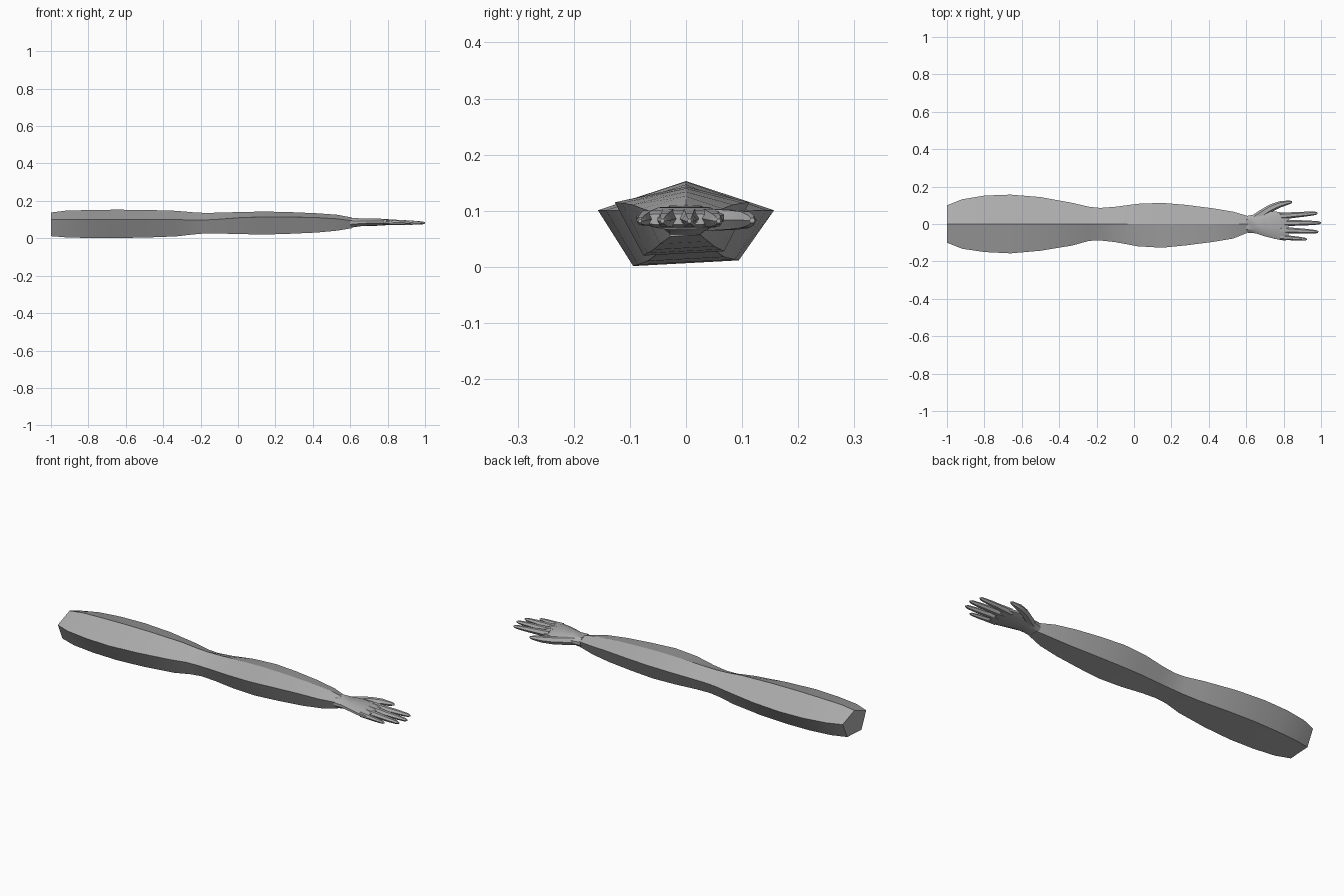
import bpy, bmesh, math
from mathutils import Vector

skin = bpy.data.materials.new("grey skin")
skin.diffuse_color = (0.42, 0.42, 0.42, 1)


def loft(name, rings, angle=30):
    """Skin a list of equal-sized point rings into a closed solid."""
    bm = bmesh.new()
    loops = [[bm.verts.new(p) for p in ring] for ring in rings]
    n = len(loops[0])
    for a, b in zip(loops, loops[1:]):
        for i in range(n):
            j = (i + 1) % n
            bm.faces.new((a[i], a[j], b[j], b[i]))
    bm.faces.new(loops[0])
    bm.faces.new(loops[-1])
    bmesh.ops.recalc_face_normals(bm, faces=bm.faces)
    mesh = bpy.data.meshes.new(name)
    bm.to_mesh(mesh)
    bm.free()
    mesh.materials.append(skin)
    obj = bpy.data.objects.new(name, mesh)
    bpy.context.collection.objects.link(obj)
    bpy.ops.object.select_all(action='DESELECT')
    obj.select_set(True)
    bpy.context.view_layer.objects.active = obj
    bpy.ops.object.shade_smooth_by_angle(angle=math.radians(angle))
    return obj


# Arm stations: x, front y, back y, bottom z, side z, top z
ARM = [
    (-1.00, -0.100, 0.100, 0.013, 0.100, 0.138),
    (-0.92, -0.132, 0.132, 0.007, 0.101, 0.148),
    (-0.80, -0.150, 0.152, 0.004, 0.101, 0.151),
    (-0.66, -0.157, 0.157, 0.004, 0.101, 0.153),
    (-0.50, -0.143, 0.144, 0.006, 0.101, 0.152),
    (-0.33, -0.115, 0.113, 0.012, 0.100, 0.147),
    (-0.24, -0.090, 0.092, 0.022, 0.098, 0.139),
    (-0.18, -0.088, 0.086, 0.027, 0.098, 0.136),
    (-0.10, -0.097, 0.092, 0.027, 0.102, 0.137),
    (0.02, -0.119, 0.108, 0.024, 0.111, 0.141),
    (0.15, -0.127, 0.113, 0.022, 0.115, 0.143),
    (0.28, -0.114, 0.102, 0.026, 0.114, 0.140),
    (0.42, -0.096, 0.084, 0.032, 0.111, 0.134),
    (0.53, -0.078, 0.066, 0.042, 0.104, 0.126),
    (0.61, -0.046, 0.042, 0.055, 0.094, 0.111),
]


def arm_ring(x, y0, y1, zb, zs, zt):
    # five-sided section with a ridge on top and a slightly tilted underside
    tilt = 0.05 * (y1 - y0) / 2
    return [(x, 0, zt), (x, y1, zs), (x, y1 * 0.6, zb + tilt),
            (x, y0 * 0.6, zb - tilt * 0.3), (x, y0, zs)]


loft("arm", [arm_ring(*s) for s in ARM], 25)

# Palm stations: x, front y, back y, bottom z, top z
PALM = [
    (0.60, -0.046, 0.042, 0.055, 0.111),
    (0.65, -0.050, 0.052, 0.063, 0.108),
    (0.70, -0.066, 0.068, 0.067, 0.108),
    (0.75, -0.079, 0.068, 0.068, 0.107),
    (0.80, -0.088, 0.060, 0.070, 0.102),
    (0.825, -0.086, 0.056, 0.075, 0.095),
]


def palm_ring(x, y0, y1, zb, zt):
    # flattened eight-sided section
    c, h, zc, r = (y0 + y1) / 2, (y1 - y0) / 2, (zb + zt) / 2, (zt - zb) / 2
    return [(x, c + h * u, zc + r * v) for u, v in
            ((1, 0.3), (0.6, 0.95), (-0.6, 0.95), (-1, 0.3),
             (-1, -0.3), (-0.6, -0.95), (0.6, -0.95), (1, -0.3))]


loft("palm", [palm_ring(*s) for s in PALM], 40)


def digit(name, points, radii):
    # six-sided tapering tube through the joints
    pts = [Vector(p) for p in points]
    rings = []
    for i, p in enumerate(pts):
        d = (pts[min(i + 1, len(pts) - 1)] - pts[max(i - 1, 0)]).normalized()
        side = d.cross(Vector((0, 0, 1))).normalized()
        up = side.cross(d)
        rings.append([p + radii[i] * (side * math.cos(k * math.pi / 3)
                                      + up * math.sin(k * math.pi / 3))
                      for k in range(6)])
    return loft(name, rings, 45)


# Fingers: base y, tip x, tip y
FINGERS = {
    "index_finger": (0.042, 0.982, 0.058),
    "middle_finger": (0.006, 1.000, 0.006),
    "ring_finger": (-0.032, 0.985, -0.042),
    "little_finger": (-0.070, 0.925, -0.082),
}
for name, (y, tx, ty) in FINGERS.items():
    size = 0.8 if name == "little_finger" else 1
    path = []
    for t in (0, 0.35, 0.68, 0.94, 1):
        path.append((0.78 + (tx - 0.78) * t, y + (ty - y) * t, 0.087 - 0.005 * t))
    digit(name, path, [r * size for r in (0.019, 0.0155, 0.013, 0.009, 0.004)])

# Thumb, splayed out from the side of the palm
digit("thumb",
      [(0.63, 0.020, 0.084), (0.68, 0.052, 0.084), (0.73, 0.084, 0.084),
       (0.78, 0.105, 0.084), (0.83, 0.116, 0.083), (0.845, 0.118, 0.083)],
      [0.020, 0.022, 0.020, 0.017, 0.010, 0.005])
